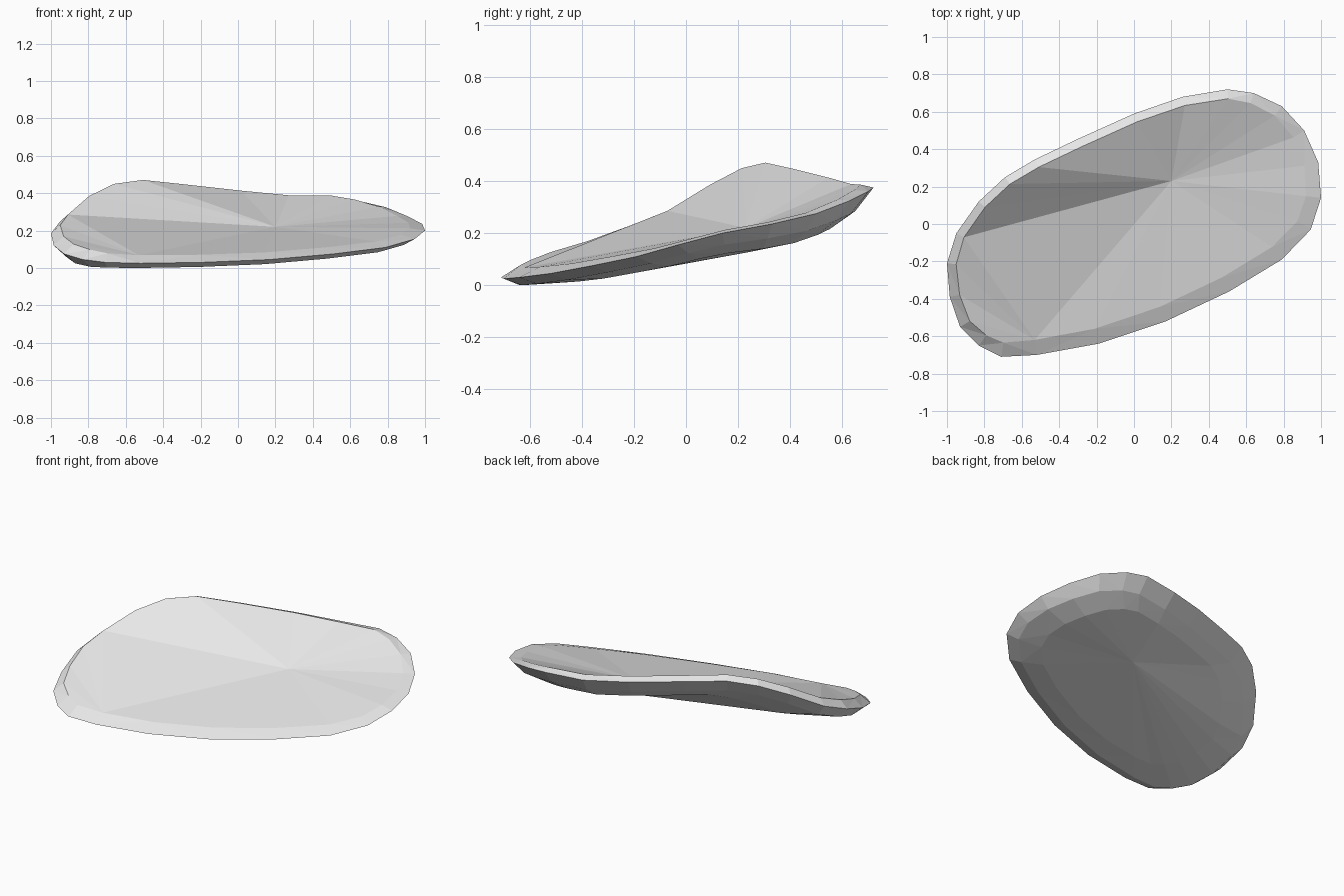
import bpy, bmesh
from mathutils import Vector

if "Cube" in bpy.data.objects:
    bpy.data.objects.remove(bpy.data.objects["Cube"])

# Widest edge of the slab, clockwise from the back
RIM = [
    (0.50, 0.72, 0.375), (0.64, 0.70, 0.36), (0.79, 0.63, 0.325), (0.91, 0.50, 0.275),
    (0.985, 0.33, 0.235), (1.0, 0.14, 0.20), (0.945, -0.03, 0.155), (0.79, -0.19, 0.11),
    (0.51, -0.36, 0.075), (0.17, -0.52, 0.045), (-0.19, -0.64, 0.03), (-0.52, -0.70, 0.025),
    (-0.71, -0.71, 0.03), (-0.83, -0.65, 0.045), (-0.93, -0.55, 0.075), (-0.985, -0.39, 0.12),
    (-1.0, -0.21, 0.185), (-0.95, -0.05, 0.25), (-0.83, 0.12, 0.355), (-0.69, 0.25, 0.425),
    (-0.53, 0.345, 0.45), (-0.30, 0.455, 0.427), (0.0, 0.59, 0.395), (0.26, 0.68, 0.373),
]
rim = [Vector(p) for p in RIM]
N = len(rim)
FRONT_RIGHT = Vector((0.707, -0.707, 0))
BACK_RIGHT = Vector((0.707, 0.707, 0))
TOP_CENTRE = Vector((0.2, 0.23, 0.22))
BOTTOM_CENTRE = Vector((0.2, 0.23, 0.125))

top, lower, under = [], [], []
for i, p in enumerate(rim):
    t = rim[(i + 1) % N] - rim[i - 1]
    n = Vector((-t.y, t.x, 0)).normalized()      # outward in plan
    side, along = n.dot(FRONT_RIGHT), n.dot(BACK_RIGHT)
    # Bevelled upper edge
    q = p - n * (0.065 + 0.02 * side)
    q.z += 0.028 - 0.025 * along
    top.append(q)
    # Lower edge, deeper at the back left
    q = p - n * 0.07
    q.z = max(0, p.z - (0.058 - 0.03 * side + 0.015 * along))
    lower.append(q)
    # Rounded underside
    q = q.lerp(BOTTOM_CENTRE, 0.2)
    q.z = max(0, q.z - 0.02 - 0.01 * along)
    under.append(q)

bm = bmesh.new()
rings = [[bm.verts.new(p) for p in ring] for ring in (top, rim, lower, under)]
for a, b in zip(rings, rings[1:]):
    for i in range(N):
        j = (i + 1) % N
        bm.faces.new((a[i], a[j], b[j], b[i]))
# Dished top: a fan round the centre, with a raised fan at the front left end
A, B = 11, 17
t, hub = rings[0], bm.verts.new(TOP_CENTRE)
for i in range(N):
    if A <= i < B:
        if i > A:
            bm.faces.new((t[A], t[i], t[i + 1]))
    else:
        bm.faces.new((t[i], t[(i + 1) % N], hub))
bm.faces.new((t[A], t[B], hub))
# Shallow underside
u, hub = rings[-1], bm.verts.new(BOTTOM_CENTRE)
for i in range(N):
    bm.faces.new((u[i], u[(i + 1) % N], hub))
bmesh.ops.triangulate(bm, faces=bm.faces[:])
bmesh.ops.recalc_face_normals(bm, faces=bm.faces[:])

mesh = bpy.data.meshes.new("slab")
bm.to_mesh(mesh)
bm.free()
mat = bpy.data.materials.new("light_grey")
mat.diffuse_color = (0.8, 0.8, 0.8, 1)
mat.use_nodes = True
mat.node_tree.nodes["Principled BSDF"].inputs["Base Color"].default_value = mat.diffuse_color
mesh.materials.append(mat)
obj = bpy.data.objects.new("slab", mesh)
bpy.context.collection.objects.link(obj)
